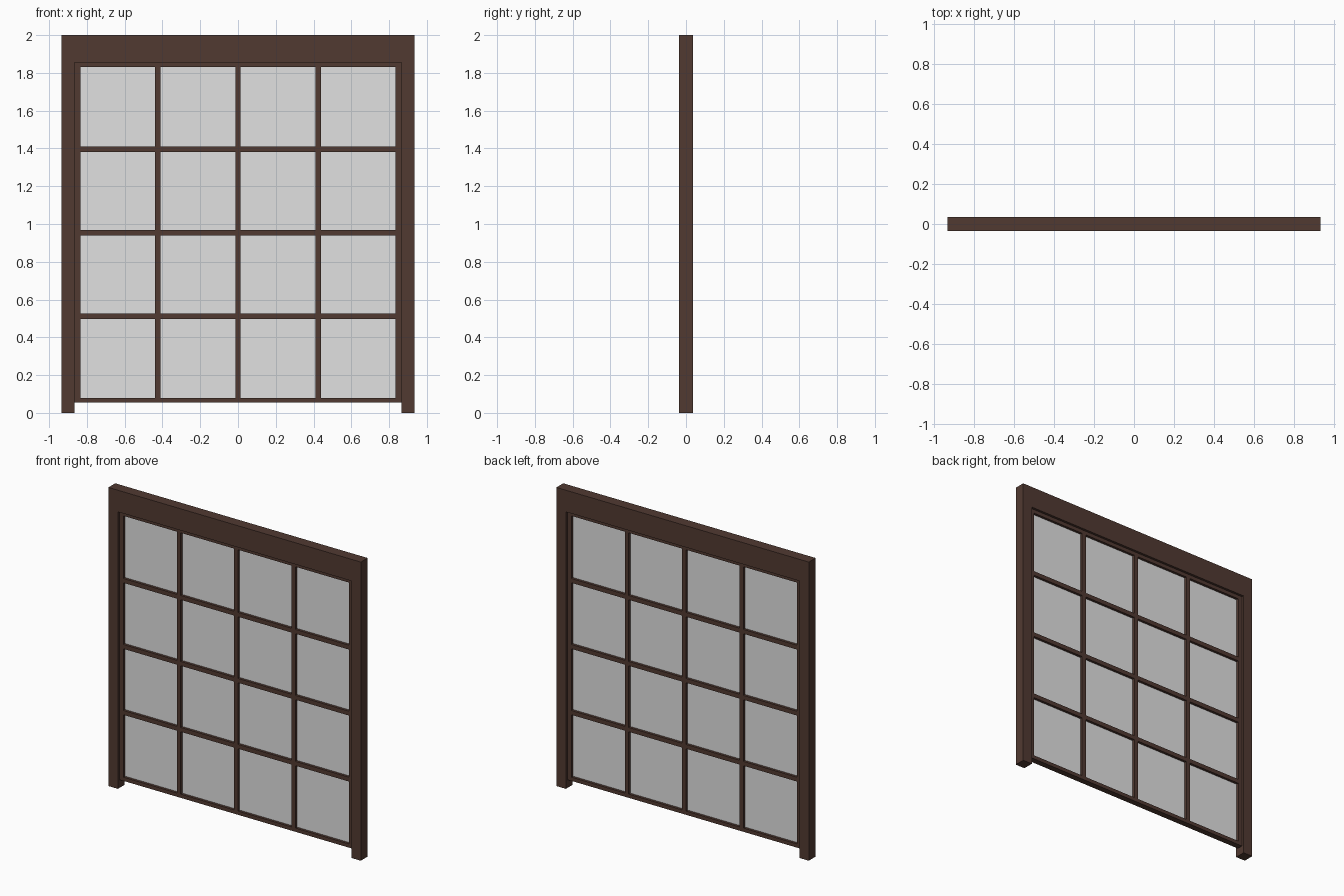
import bpy

# Remove the default cube
old = bpy.data.objects.get("Cube")
if old:
    bpy.data.objects.remove(old, do_unlink=True)


def material(name, rgb):
    mat = bpy.data.materials.new(name)
    mat.use_nodes = True
    colour = (*rgb, 1.0)
    mat.diffuse_color = colour
    mat.node_tree.nodes["Principled BSDF"].inputs["Base Color"].default_value = colour
    return mat


def box(name, x0, x1, z0, z1, half_depth, mat):
    """Box spanning x0..x1 and z0..z1, centred on y = 0."""
    bpy.ops.mesh.primitive_cube_add(size=1, location=((x0 + x1) / 2, 0, (z0 + z1) / 2))
    obj = bpy.context.object
    obj.name = name
    obj.scale = (x1 - x0, 2 * half_depth, z1 - z0)
    bpy.ops.object.transform_apply(location=False, rotation=False, scale=True)
    obj.data.materials.append(mat)
    return obj


wood = material("dark brown wood", (0.083, 0.042, 0.031))
paper = material("pale grey paper", (0.75, 0.75, 0.75))

OUTER, POST, OPENING = 0.935, 0.865, 0.835   # half widths
TOP, HEADER, PANE_TOP = 2.0, 1.855, 1.83     # heights
PANE_BOTTOM, RAIL = 0.08, 0.055
FRAME_D, LATTICE_D, PAPER_D = 0.036, 0.02, 0.003
BAR = 0.0145                                 # half width of lattice bars

# Outer frame: header and two posts that reach the ground
box("header", -POST, POST, HEADER, TOP, FRAME_D, wood)
for side, s in (("left", 1), ("right", -1)):
    x0, x1 = sorted((s * POST, s * OUTER))
    box(f"{side}_post", x0, x1, 0, TOP, FRAME_D, wood)
    # Recessed stile of the sliding panel
    x0, x1 = sorted((s * OPENING, s * POST))
    box(f"{side}_stile", x0, x1, RAIL, HEADER, LATTICE_D, wood)

# Recessed rails of the panel
box("top_rail", -OPENING, OPENING, PANE_TOP, HEADER, LATTICE_D, wood)
box("bottom_rail", -OPENING, OPENING, RAIL, PANE_BOTTOM, LATTICE_D, wood)

# Lattice bars dividing the panel into four by four
for i, x in enumerate((-0.425, 0, 0.425)):
    box(f"vertical_bar_{i + 1}", x - BAR, x + BAR, PANE_BOTTOM, PANE_TOP, LATTICE_D, wood)
for i, z in enumerate((0.512, 0.954, 1.396)):
    box(f"horizontal_bar_{i + 1}", -OPENING, OPENING, z - BAR, z + BAR, LATTICE_D, wood)

# Thin paper sheet in the middle of the lattice
box("paper_sheet", -OPENING, OPENING, PANE_BOTTOM, PANE_TOP, PAPER_D, paper)
